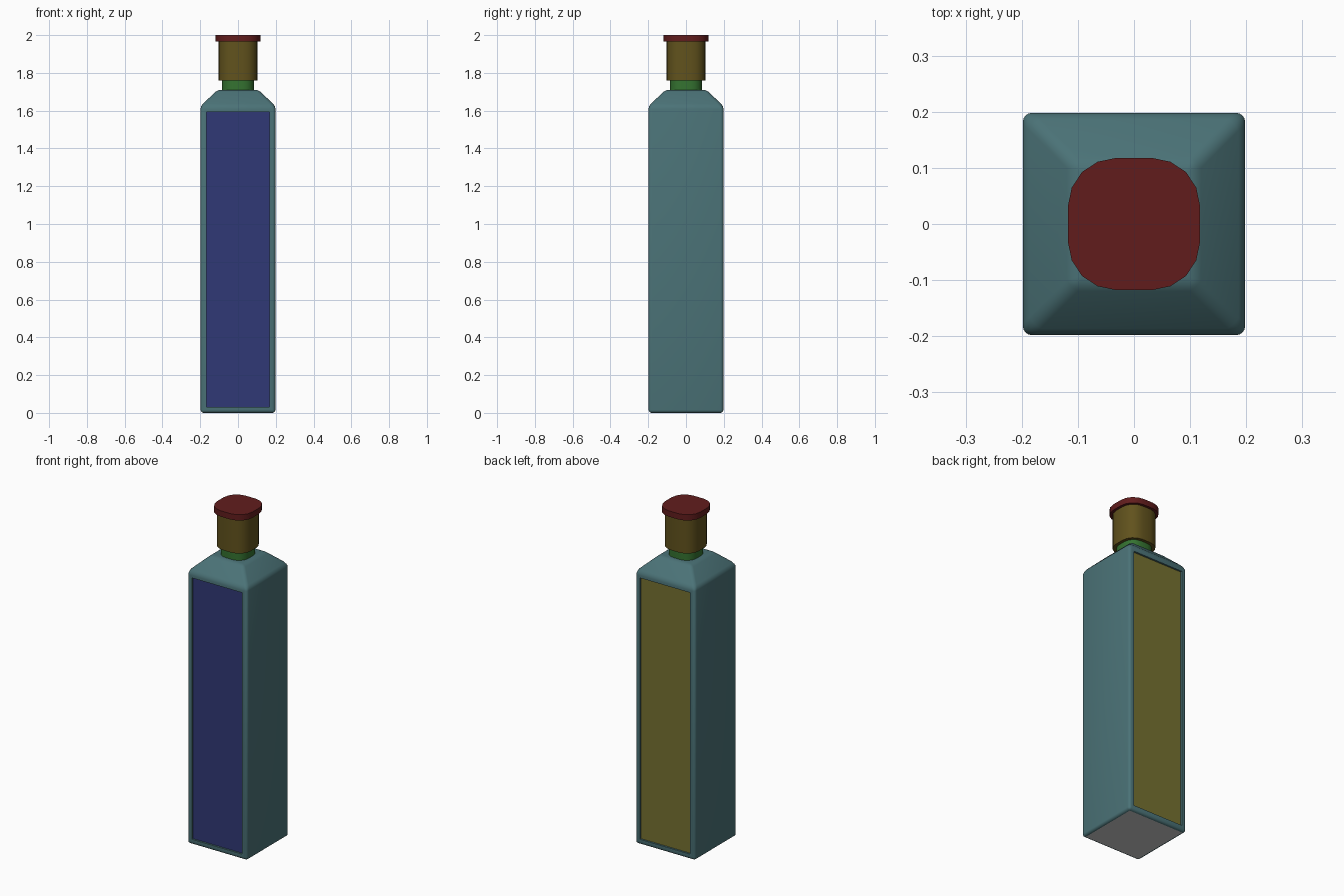
import bpy, bmesh, math

if "Cube" in bpy.data.objects:
    bpy.data.objects.remove(bpy.data.objects["Cube"])


def paint(ob, name, rgb):
    mat = bpy.data.materials.new(name)
    mat.diffuse_color = (*rgb, 1)
    mat.use_nodes = True
    mat.node_tree.nodes["Principled BSDF"].inputs["Base Color"].default_value = mat.diffuse_color
    ob.data.materials.append(mat)


def finish(bm, name, colour=None, smooth=True):
    bmesh.ops.recalc_face_normals(bm, faces=bm.faces)
    me = bpy.data.meshes.new(name)
    bm.to_mesh(me)
    bm.free()
    ob = bpy.data.objects.new(name, me)
    bpy.context.collection.objects.link(ob)
    if colour:
        paint(ob, name + "_colour", colour)
    if smooth:
        bpy.ops.object.select_all(action='DESELECT')
        ob.select_set(True)
        bpy.context.view_layer.objects.active = ob
        bpy.ops.object.shade_smooth_by_angle(angle=math.radians(35))
    return ob


def loft(bm, rings):
    """Join matching rings of points and close both ends."""
    vs = [[bm.verts.new(p) for p in ring] for ring in rings]
    n = len(vs[0])
    for a, b in zip(vs, vs[1:]):
        for i in range(n):
            j = (i + 1) % n
            bm.faces.new((a[i], a[j], b[j], b[i]))
    bm.faces.new(vs[0][::-1])
    bm.faces.new(vs[-1])


def square(h, z):
    return [(-h, -h, z), (h, -h, z), (h, h, z), (-h, h, z)]


def round_square(h, z):
    """Soft square with 20 sides."""
    quarter = [(1, .26), (.94, .55), (.785, .785), (.55, .94), (.26, 1)]
    pts = []
    for k in range(4):
        c, s = [(1, 0), (0, 1), (-1, 0), (0, -1)][k]
        pts += [(h * (c * x - s * y), h * (s * x + c * y), z) for x, y in quarter]
    return pts


# Body: square bottle with sloping shoulders and softened edges
bm = bmesh.new()
loft(bm, [square(.198, 0), square(.198, 1.625), square(.108, 1.71)])
bmesh.ops.recalc_face_normals(bm, faces=bm.faces)
bmesh.ops.bevel(bm, geom=bm.edges[:], offset=.016, segments=4, profile=.5, affect='EDGES')
bm.normal_update()


def biggest(axis, sign):
    return max((f for f in bm.faces if f.normal[axis] * sign > .99), key=lambda f: f.calc_area())


# Recess the front and back, leaving openings for the labels and base
panels = []
for axis, sign in ((1, -1), (1, 1), (2, -1)):
    f = biggest(axis, sign)
    if axis == 1:
        bmesh.ops.inset_region(bm, faces=[f], thickness=.022)
        bmesh.ops.inset_region(bm, faces=[f], thickness=.0005, depth=-.01)
    panels.append([v.co.copy() for v in f.verts])
    bmesh.ops.delete(bm, geom=[f], context='FACES_ONLY')
finish(bm, "bottle_body", (.07, .17, .185))

# Labels and base fill the openings
for name, pts, colour in zip(("front_label", "back_label", "base"), panels,
                             ((.03, .04, .18), (.18, .165, .03), None)):
    me = bpy.data.meshes.new(name)
    me.from_pydata(pts, [], [list(range(len(pts)))])
    ob = bpy.data.objects.new(name, me)
    bpy.context.collection.objects.link(ob)
    if colour:
        paint(ob, name + "_colour", colour)

# Neck, collar and cap
for name, h, z0, z1, colour in (
        ("neck", .085, 1.70, 1.77, (.035, .17, .03)),
        ("collar", .103, 1.76, 1.968, (.12, .085, .012)),
        ("cap", .118, 1.965, 2.0, (.12, .012, .012))):
    bm = bmesh.new()
    loft(bm, [round_square(h, z0), round_square(h, z1)])
    finish(bm, name, colour)
